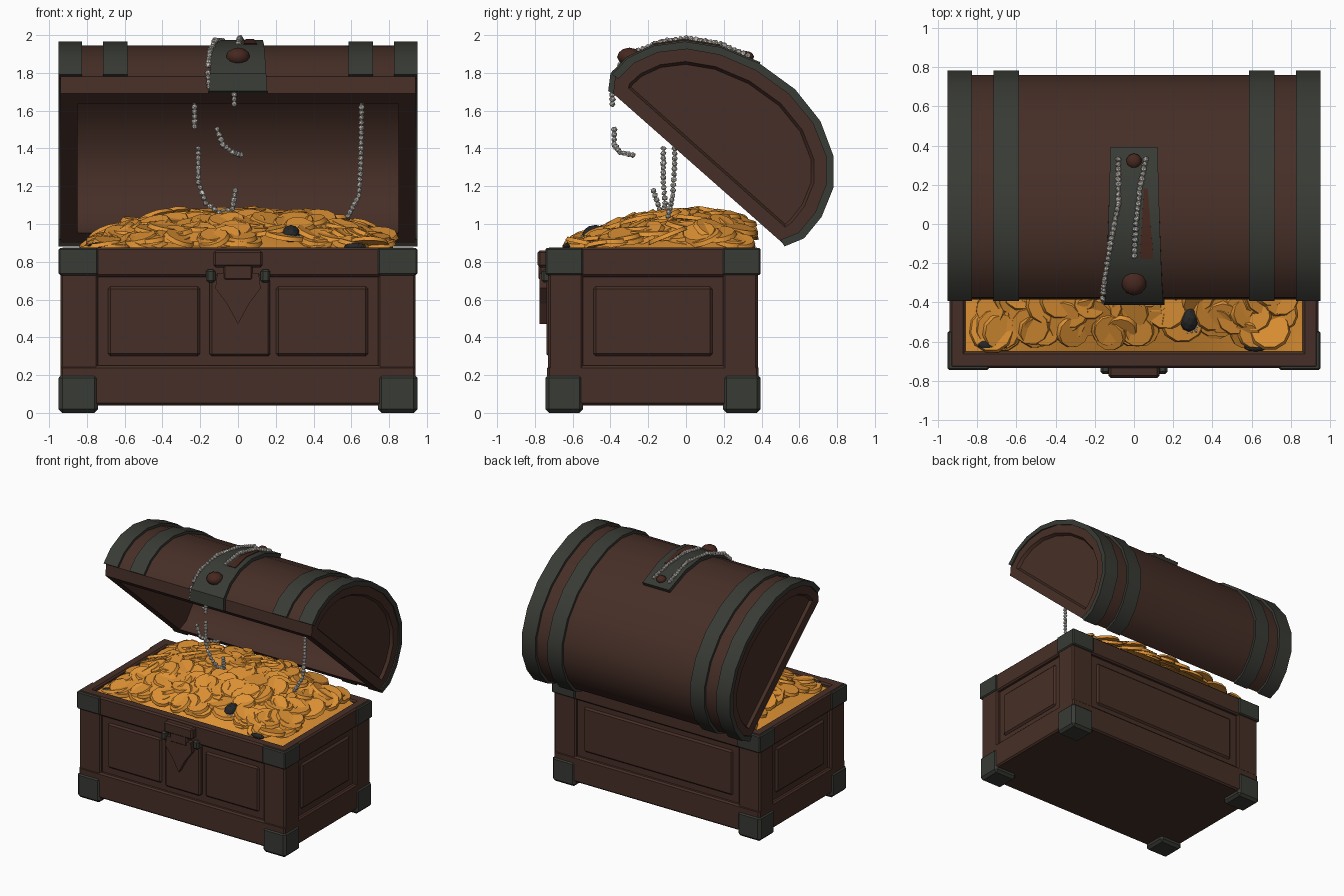
import bpy, bmesh, math, random
from mathutils import Vector, Matrix, Euler

random.seed(4)
cube = bpy.data.objects.get("Cube")
if cube:
    bpy.data.objects.remove(cube, do_unlink=True)


def material(name, r, g, b):
    m = bpy.data.materials.new(name)
    m.use_nodes = True
    m.diffuse_color = (r, g, b, 1)
    bsdf = next(n for n in m.node_tree.nodes if n.type == 'BSDF_PRINCIPLED')
    bsdf.inputs["Base Color"].default_value = (r, g, b, 1)
    return m


WOOD = material("dark wood", 0.062, 0.028, 0.020)
IRON = material("dark iron", 0.040, 0.043, 0.035)
STUD = material("red brown stud", 0.062, 0.021, 0.014)
GOLD = material("gold", 0.74, 0.29, 0.035)
SILVER = material("pale silver", 0.60, 0.57, 0.52)
BLACK = material("black gem", 0.020, 0.021, 0.022)


def finish(bm, name, mat, angle=35):
    bmesh.ops.recalc_face_normals(bm, faces=bm.faces)
    mesh = bpy.data.meshes.new(name)
    bm.to_mesh(mesh)
    bm.free()
    mesh.materials.append(mat)
    ob = bpy.data.objects.new(name, mesh)
    bpy.context.collection.objects.link(ob)
    if angle:
        bpy.ops.object.select_all(action='DESELECT')
        ob.select_set(True)
        bpy.context.view_layer.objects.active = ob
        bpy.ops.object.shade_smooth_by_angle(angle=math.radians(angle))
    return ob


def boxes(name, mat, ranges, bevel=0.012):
    """One object from boxes given as (x0, x1, y0, y1, z0, z1)."""
    bm = bmesh.new()
    for x0, x1, y0, y1, z0, z1 in ranges:
        mid = Vector((x0 + x1, y0 + y1, z0 + z1)) / 2
        size = Matrix.Diagonal((x1 - x0, y1 - y0, z1 - z0, 1))
        bmesh.ops.create_cube(bm, size=1, matrix=Matrix.Translation(mid) @ size)
    if bevel:
        bmesh.ops.bevel(bm, geom=bm.edges[:], offset=bevel, segments=1, affect='EDGES')
    return finish(bm, name, mat, 0)


# Chest body: walls and floor
X, Y0, Y1 = 0.94, -0.735, 0.385
IX, IY0, IY1 = 0.86, -0.65, 0.30
boxes("chest_walls", WOOD, [
    (-0.91, 0.91, Y0 + 0.03, IY0, 0.04, 0.86), (-0.91, 0.91, IY1, Y1 - 0.03, 0.04, 0.86),
    (-0.91, -IX, Y0 + 0.03, Y1 - 0.03, 0.04, 0.86), (IX, 0.91, Y0 + 0.03, Y1 - 0.03, 0.04, 0.86),
    (-0.91, 0.91, Y0 + 0.03, Y1 - 0.03, 0.04, 0.12)], 0)

# Rails around the top and bottom, and corner posts
rails = []
for z0, z1 in ((0.04, 0.25), (0.72, 0.876)):
    rails += [(-X, X, Y0, IY0, z0, z1), (-X, X, IY1, Y1, z0, z1),
              (-X, -IX, Y0, Y1, z0, z1), (IX, X, Y0, Y1, z0, z1)]
boxes("chest_rails", WOOD, rails)
posts = []
for s in (-1, 1):
    for ya, yb in ((Y0, IY0), (IY1, Y1)):
        posts.append((min(s * X, s * 0.74), max(s * X, s * 0.74), ya + 0.005, yb - 0.005, 0.06, 0.86))
    for ya, yb in ((Y0, -0.54), (0.19, Y1)):
        posts.append((min(s * X, s * IX), max(s * X, s * IX), ya + 0.005, yb - 0.005, 0.06, 0.86))
boxes("corner_posts", WOOD, posts)

# Raised panels on all four sides and the plate behind the lock
panels = []
for s in (-1, 1):
    a, b = sorted((s * 0.20, s * 0.69))
    panels.append((a, b, Y0 + 0.017, IY0, 0.30, 0.67))
    a, b = sorted((s * 0.925, s * IX))
    panels.append((a, b, -0.49, 0.14, 0.30, 0.67))
panels.append((-0.68, 0.68, IY1, Y1 - 0.017, 0.30, 0.67))
boxes("side_panels", WOOD, panels, 0.014)
boxes("lock_plate", WOOD, [(-0.15, 0.17, Y0 - 0.004, IY0, 0.30, 0.74)])

# Iron corners: solid feet below, thin angle plates above
feet, plates = [], []
for s in (-1, 1):
    for ye, d in ((Y0 - 0.01, 1), (Y1 + 0.01, -1)):
        xa, xb = sorted((s * 0.95, s * 0.74))
        ya, yb = sorted((ye, ye + d * 0.20))
        feet.append((xa, xb, ya, yb, 0, 0.205))
        y2, y3 = sorted((ye, ye + d * 0.03))
        plates.append((xa, xb, y2, y3, 0.73, 0.873))
        xa, xb = sorted((s * 0.95, s * 0.92))
        plates.append((xa, xb, ya, yb, 0.73, 0.873))
boxes("iron_feet", IRON, feet, 0.02)
boxes("iron_top_corners", IRON, plates, 0.008)


# Lock with a pointed shield
def plate_xz(name, mat, pts, y0, y1):
    bm = bmesh.new()
    face = bm.faces.new([bm.verts.new((x, y0, z)) for x, z in pts])
    new = bmesh.ops.extrude_face_region(bm, geom=[face])["geom"]
    bmesh.ops.translate(bm, vec=(0, y1 - y0, 0), verts=[v for v in new if isinstance(v, bmesh.types.BMVert)])
    return finish(bm, name, mat, 0)


shield = [(-0.11, 0.74), (-0.12, 0.66), (-0.06, 0.58), (0, 0.47), (0.06, 0.58), (0.12, 0.66), (0.11, 0.74)]
plate_xz("lock_shield", WOOD, shield, -0.70, -0.775)
boxes("lock_bar", WOOD, [(-0.13, 0.13, -0.785, -0.70, 0.77, 0.86), (-0.08, 0.08, -0.78, -0.70, 0.70, 0.80)])
boxes("lock_ears", IRON, [(-0.17, -0.12, -0.765, -0.70, 0.69, 0.76), (0.12, 0.17, -0.765, -0.70, 0.69, 0.76)])

# Lid: hollow half barrel, tipped back
ARC = [Vector(p) for p in (
    (-0.385, 1.69), (-0.375, 1.78), (-0.29, 1.865), (-0.16, 1.925), (0, 1.945), (0.18, 1.915),
    (0.38, 1.83), (0.56, 1.70), (0.69, 1.54), (0.76, 1.36), (0.76, 1.20), (0.70, 1.05),
    (0.61, 0.94), (0.51, 0.90))]
HUB = (ARC[0] + ARC[-1]) / 2
INNER = [HUB + (p - HUB) * 0.87 for p in ARC]


def loop(bm, pts, x):
    return [bm.verts.new((x, p.x, p.y)) for p in pts]


def strip(bm, a, b):
    for i in range(len(a) - 1):
        bm.faces.new((a[i], a[i + 1], b[i + 1], b[i]))


bm = bmesh.new()
oa, ob = loop(bm, ARC, -0.94), loop(bm, ARC, 0.94)
ia, ib = loop(bm, INNER, -0.85), loop(bm, INNER, 0.85)
strip(bm, oa, ob)
strip(bm, ia, ib)
ends = [bm.faces.new(oa), bm.faces.new(ob)]
bm.faces.new(ia)
bm.faces.new(ib)
for o, i in ((oa, ia), (ob, ib)):
    bm.faces.new((o[0], o[-1], i[-1], i[0]))
for k in (0, -1):
    bm.faces.new((oa[k], ob[k], ib[k], ia[k]))
bmesh.ops.recalc_face_normals(bm, faces=bm.faces)
bmesh.ops.inset_individual(bm, faces=ends, thickness=0.085, depth=0)
bmesh.ops.inset_individual(bm, faces=ends, thickness=0.015, depth=-0.022)
finish(bm, "lid", WOOD)


# Straps that follow the lid's curve
def strap(name, mat, pts, xs0, xs1, lift=0.022):
    n = len(pts) - 1
    mid = Vector((0.17, 1.42))
    bm = bmesh.new()
    rows = []
    for i, p in enumerate(pts):
        t = i / n
        a = xs0[0] + (xs1[0] - xs0[0]) * t
        b = xs0[1] + (xs1[1] - xs0[1]) * t
        out = (p - mid).normalized()
        lo, hi = p - out * 0.02, p + out * lift
        rows.append([bm.verts.new((x, q.x, q.y)) for x, q in ((a, lo), (a, hi), (b, hi), (b, lo))])
    for r, s in zip(rows, rows[1:]):
        for k in range(4):
            bm.faces.new((r[k], r[(k + 1) % 4], s[(k + 1) % 4], s[k]))
    bm.faces.new(rows[0])
    bm.faces.new(rows[-1])
    return finish(bm, name, mat)


for s, side in ((-1, "right"), (1, "left")):
    for a, b, kind in ((0.825, 0.95, "end"), (0.585, 0.715, "inner")):
        span = sorted((s * a, s * b))
        strap(f"{side}_{kind}_strap", IRON, ARC[1:], span, span)
strap("hasp_strap", IRON, ARC[:7], (-0.155, 0.155), (-0.12, 0.12), 0.03)
strap("hasp_inlay", STUD, ARC[3:6], (0.03, 0.10), (0.05, 0.07), 0.036)


def lid_z(y):
    for p, q in zip(ARC[1:], ARC[2:]):
        if p.x <= y <= q.x:
            return p.y + (q.y - p.y) * (y - p.x) / (q.x - p.x)
    return ARC[1].y


# Round studs on the hasp
bm = bmesh.new()
for y, r in ((-0.30, 0.065), (0.32, 0.04)):
    place = Matrix.Translation((0, y, lid_z(y) + 0.03)) @ Matrix.Diagonal((1, 1, 0.75, 1))
    bmesh.ops.create_icosphere(bm, subdivisions=2, radius=r, matrix=place)
finish(bm, "hasp_studs", STUD)


# Gold heap with coins lying on it
def heap(x, y):
    sx = max(0, 1 - (abs(x) / 0.87) ** 2.6)
    sy = max(0, 1 - ((y - 0.06) / (0.71 if y < 0.06 else 0.42)) ** 2)
    return 0.855 + 0.185 * sx * sy


bm = bmesh.new()
bmesh.ops.create_grid(bm, x_segments=24, y_segments=14, size=1)
for v in bm.verts:
    x, y = v.co.x * IX, (IY0 + IY1) / 2 + v.co.y * (IY1 - IY0) / 2
    v.co = (x, y, heap(x, y) - 0.01)
finish(bm, "gold_heap", GOLD)

bm = bmesh.new()
for i in range(260):
    r = random.uniform(0.075, 0.12)
    x = random.uniform(-0.86 + r, 0.86 - r)
    y = random.uniform(IY0 + r * 0.9, 0.30)
    e = 0.02
    n = Vector((heap(x - e, y) - heap(x + e, y), heap(x, y - e) - heap(x, y + e), 2 * e)).normalized()
    n = (n + Vector((random.gauss(0, 0.16), random.gauss(0, 0.16), 0))).normalized()
    turn = Vector((0, 0, 1)).rotation_difference(n).to_matrix().to_4x4()
    pos = Matrix.Translation((x, y, heap(x, y) + random.uniform(0, 0.03)))
    bmesh.ops.create_cone(bm, cap_ends=True, segments=11, radius1=r, radius2=r * 0.9,
                          depth=0.022, matrix=pos @ turn)
finish(bm, "gold_coins", GOLD)

# Bead strands
bm = bmesh.new()


def beads(path, step=0.027, r=0.017):
    pts = [Vector(p) for p in path]
    for a, b in zip(pts, pts[1:]):
        count = max(1, round((b - a).length / step))
        for k in range(count):
            spin = Euler([random.uniform(0, 6) for _ in range(3)]).to_matrix().to_4x4()
            size = Matrix.Diagonal((1, random.uniform(0.75, 1), random.uniform(0.9, 1.2), 1))
            bmesh.ops.create_icosphere(bm, subdivisions=1, radius=r,
                                       matrix=Matrix.Translation(a.lerp(b, k / count)) @ spin @ size)


for top in ([(-0.08, 0.33), (-0.08, 0.1), (-0.12, -0.1), (-0.15, -0.28), (-0.16, -0.37)],
            [(0.06, 0.33), (0.03, 0.18), (0.01, 0.0), (0.0, -0.19)]):
    beads([(x, y, lid_z(y) + 0.04) for x, y in top])
beads([(-0.16, -0.38, 1.80), (-0.15, -0.40, 1.70)])
beads([(-0.02, -0.39, 1.71), (-0.02, -0.39, 1.61)])
beads([(-0.11, -0.38, 1.50), (-0.08, -0.38, 1.42), (-0.03, -0.35, 1.38), (0.03, -0.26, 1.36)])
beads([(-0.23, -0.12, 1.67), (-0.23, -0.12, 1.49)])
beads([(-0.21, -0.12, 1.40), (-0.21, -0.12, 1.22), (-0.17, -0.11, 1.11), (-0.10, -0.12, 1.06),
       (-0.03, -0.14, 1.08), (-0.01, -0.18, 1.20)])
beads([(0.655, -0.06, 1.67), (0.65, -0.06, 1.32), (0.64, -0.07, 1.15), (0.57, -0.10, 1.02)])
beads([(0.28 + 0.055 * math.cos(t), -0.50 + 0.055 * math.sin(t), 0.93) for t in (3, 3.8, 4.6, 5.4, 6.2)], 0.02, 0.012)
finish(bm, "bead_strands", SILVER, 0)

# Gems half buried in the gold
bm = bmesh.new()
for x, y, z, sx, sy, sz in ((0.28, -0.48, 0.945, 0.05, 0.07, 0.05), (-0.71, -0.615, 0.885, 0.09, 0.03, 0.02),
                            (0.62, -0.63, 0.88, 0.06, 0.02, 0.02)):
    bmesh.ops.create_icosphere(bm, subdivisions=2, radius=1,
                               matrix=Matrix.Translation((x, y, z)) @ Matrix.Diagonal((sx, sy, sz, 1)))
finish(bm, "gems", BLACK, 0)
